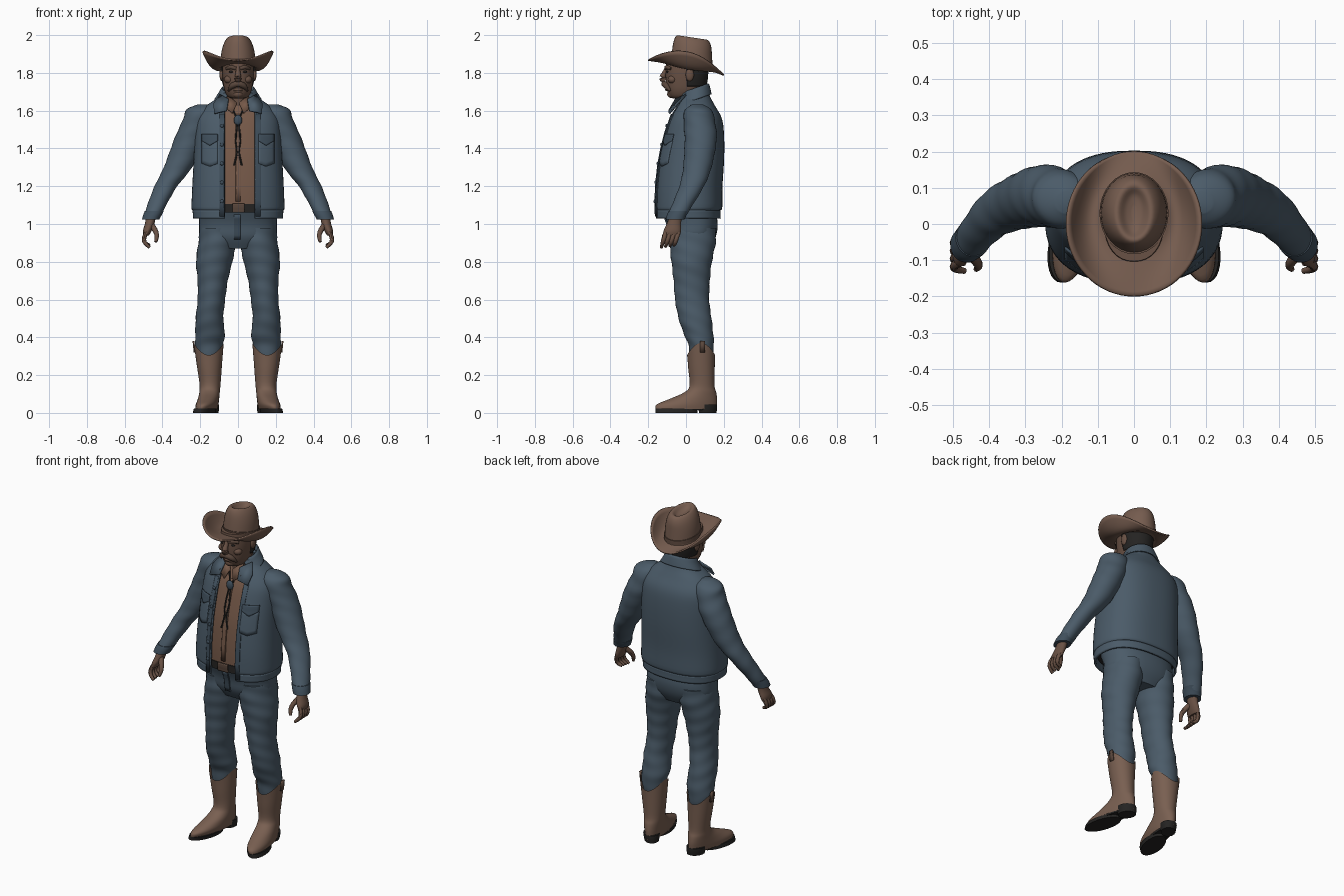
import bpy, bmesh, math
from mathutils import Vector

if "Cube" in bpy.data.objects:
    bpy.data.objects.remove(bpy.data.objects["Cube"])
made = []


def material(name, *rgb):
    m = bpy.data.materials.new(name)
    m.use_nodes = True
    m.diffuse_color = (*rgb, 1)
    m.node_tree.nodes["Principled BSDF"].inputs["Base Color"].default_value = (*rgb, 1)
    return m


denim = material("denim", .07, .105, .14)
seam = material("dark_denim", .05, .077, .105)
felt = material("hat_felt", .18, .108, .078)
band_brown = material("hat_band_brown", .12, .072, .052)
skin = material("tanned_skin", .14, .082, .058)
whisker = material("whisker_brown", .1, .062, .045)
cotton = material("shirt_cotton", .18, .1, .066)
boot_hide = material("boot_leather", .19, .115, .082)
black = material("black_leather", .018, .017, .016)


def add_object(name, bm, mat, thick=0):
    bmesh.ops.recalc_face_normals(bm, faces=bm.faces)
    mesh = bpy.data.meshes.new(name)
    bm.to_mesh(mesh)
    bm.free()
    mesh.materials.append(mat)
    ob = bpy.data.objects.new(name, mesh)
    bpy.context.collection.objects.link(ob)
    if thick:
        mod = ob.modifiers.new("thickness", "SOLIDIFY")
        mod.thickness, mod.offset = thick, 0
    made.append(ob)
    return ob


def smooth_path(points, sub):
    # Catmull-Rom interpolation of equal-length tuples
    pts = [points[0], *points, points[-1]]
    out = []
    for a, b, c, d in zip(pts, pts[1:], pts[2:], pts[3:]):
        for k in range(sub):
            t = k / sub
            out.append(tuple(q + t / 2 * (r - p + t * (2 * p - 5 * q + 4 * r - s + t * (3 * (q - r) + s - p)))
                             for p, q, r, s in zip(a, b, c, d)))
    return out + [points[-1]]


def skin_rows(bm, rows, closed, cap):
    n = len(rows[0])
    verts = [[bm.verts.new(p) for p in row] for row in rows]
    for a, b in zip(verts, verts[1:]):
        for i in range(n if closed else n - 1):
            j = (i + 1) % n
            bm.faces.new((a[i], a[j], b[j], b[i]))
    if cap:
        bm.faces.new(verts[0])
        bm.faces.new(verts[-1])


def loft(name, rings, mat, n=32, e=2.0, gap=None, clamp=.6, tilt=0, wave=0, fold=0,
         side=1, thick=0, cap=True, warp=None, sub=4):
    # rings are (centre x, centre y, z, half width, half depth)
    bm, rows = bmesh.new(), []
    path = smooth_path(rings, sub)
    for k, (cx, cy, z, rx, ry) in enumerate(path):
        start, end = 0, math.tau * (n - 1) / n
        if gap:
            left, right = (math.acos(min(g / rx, clamp) ** (e / 2)) for g in gap)
            start, end = -left, math.pi + right
        fade = (1 - k / (len(path) - 1)) ** 4
        row = []
        for i in range(n):
            a = start + (end - start) * i / (n - 1)
            c, s = math.cos(a), math.sin(a)
            f = 1 + fold * math.sin(z * 75 + 2 * math.sin(a) + a)
            x = cx + f * rx * math.copysign(abs(c) ** (2 / e), c)
            y = cy + f * ry * math.copysign(abs(s) ** (2 / e), s)
            p = (x, y, z + tilt * (y - cy) + wave * fade * math.cos(2 * a))
            p = warp(*p) if warp else p
            row.append((p[0] * side, p[1], p[2]))
        rows.append(row)
    skin_rows(bm, rows, not gap, cap and not gap)
    return add_object(name, bm, mat, thick)


def tube(name, points, mat, side=1, n=10):
    # points are (x, y, z, radius)
    bm, rows = bmesh.new(), []
    path = smooth_path(points, 4)
    for k, p in enumerate(path):
        along = Vector(path[min(k + 1, len(path) - 1)][:3]) - Vector(path[max(k - 1, 0)][:3])
        turn = along.to_track_quat("Z", "Y")
        ring = [Vector(p[:3]) + turn @ Vector((math.cos(a), math.sin(a), 0)) * p[3]
                for a in (math.tau * i / n for i in range(n))]
        rows.append([(v.x * side, v.y, v.z) for v in ring])
    skin_rows(bm, rows, True, True)
    return add_object(name, bm, mat)


def blob(name, loc, size, mat):
    bm = bmesh.new()
    bmesh.ops.create_uvsphere(bm, u_segments=16, v_segments=10, radius=1)
    for v in bm.verts:
        v.co = Vector(a * b for a, b in zip(v.co, size)) + Vector(loc)
    return add_object(name, bm, mat)


def front_y(rings, x, z, e):
    _, cy, _, rx, ry = min(smooth_path(rings, 30), key=lambda r: abs(r[2] - z))
    return cy - ry * max(0, 1 - abs(x / rx) ** e) ** (1 / e)


def patch(name, rings, x0, x1, z0, z1, mat, point=0, e=2.4, lift=.008):
    # plate that follows the front of a loft, with an optional pointed lower edge
    bm, rows = bmesh.new(), []
    for j in range(7):
        row = []
        for i in range(9):
            x = x0 + (x1 - x0) * i / 8
            low = z0 - point * (1 - abs(i / 4 - 1))
            z = low + (z1 - low) * j / 6
            row.append((x, front_y(rings, x, z, e) - lift, z))
        rows.append(row)
    skin_rows(bm, rows, False, False)
    return add_object(name, bm, mat, .007)


def plate(name, corners, mat, side=1, thick=.009):
    bm = bmesh.new()
    bm.faces.new([bm.verts.new((x * side, y, z)) for x, y, z in corners])
    return add_object(name, bm, mat, thick)


# Jacket body, shirt and waist
body = [(0, .01, 1.03, .232, .168), (0, .01, 1.075, .235, .168), (0, .013, 1.09, .24, .173),
        (0, .015, 1.2, .236, .172), (0, .028, 1.35, .228, .168), (0, .043, 1.48, .222, .152),
        (0, .05, 1.56, .21, .133), (0, .05, 1.62, .165, .1), (0, .048, 1.66, .11, .08), (0, .045, 1.69, .085, .07)]
loft("jacket_body", body, denim, n=56, e=2.4, gap=(.09, .07), thick=.012)
under = [(0, cy, z, rx - .02, ry - .022) for _, cy, z, rx, ry in body[1:-1]]
loft("shirt", under, cotton, e=2.4)
hips = [(0, .012, 1.08, .21, .142), (0, .035, 1.0, .206, .133), (0, .035, .93, .198, .122), (0, .035, .87, .12, .09)]
loft("trouser_hips", hips, denim, e=2.4)
loft("belt", [(0, .01, z, .222, .152) for z in (1.06, 1.08, 1.105)], black, e=2.4)
patch("belt_buckle", body, -.03, .035, 1.06, 1.108, whisker, lift=-.012)
patch("shirt_placket", under, -.012, .014, 1.12, 1.58, cotton, lift=.003)
patch("trouser_fly", hips, -.022, .012, .92, 1.05, seam, lift=.003)

# Jacket trim
patch("right_button_band", body, -.098, -.072, 1.04, 1.58, seam)
patch("left_button_band", body, .092, .118, 1.04, 1.58, seam)
for k in range(5):
    z = 1.12 + k * .1
    blob(f"jacket_button_{k}", (-.085, front_y(body, -.085, z, 2.4) - .012, z), (.01, .006, .01), seam)
for side, word in ((1, "left"), (-1, "right")):
    x0, x1 = sorted((side * .108, side * .19))
    patch(word + "_pocket_flap", body, x0, x1, 1.44, 1.475, seam, point=.025, lift=.012)
    patch(word + "_pocket", body, x0, x1, 1.32, 1.44, denim, point=.015)
    plate(word + "_lapel", [(.05, -.055, 1.66), (.06, -.09, 1.6), (.125, -.088, 1.585), (.13, -.05, 1.635),
                            (.095, .0, 1.685)], denim, side)
    plate(word + "_shirt_collar", [(.055, -.02, 1.68), (.005, -.062, 1.64), (.03, -.088, 1.585),
                                   (.07, -.07, 1.62)], cotton, side)
    # Bolo cords
    tube(word + "_tie_cord", [(x, front_y(under, x, z, 2.4) - .006, z, .005) for x, z in
         ((.035, 1.62), (.006, 1.55), (.012, 1.45), (.006, 1.38), (.02, 1.31))], black, side, 6)
blob("tie_stone", (0, front_y(under, 0, 1.55, 2.4) - .012, 1.55), (.022, .012, .028), seam)
loft("jacket_collar", [(0, .042, 1.655, .122, .09), (0, .045, 1.69, .1, .08), (0, .045, 1.715, .084, .072),
                       (0, .045, 1.69, .076, .066)], denim, gap=(.06, .06), tilt=.35, thick=.008)

# Head and neck
loft("neck", [(0, .04, 1.58, .07, .065), (0, .035, 1.66, .062, .063), (0, .03, 1.74, .064, .07)], skin)
face = [(0, -.025, 1.665, .03, .045), (0, -.012, 1.675, .055, .075), (0, -.005, 1.71, .072, .096),
        (0, .0, 1.76, .08, .107), (0, .0, 1.81, .083, .108), (0, .005, 1.87, .082, .108)]
loft("head", face, skin, e=2.2)
loft("hair", [(0, .015, 1.73, .074, .09), (0, .013, 1.78, .085, .1), (0, .013, 1.86, .087, .104)], black,
     gap=(.09, .09), clamp=.995, thick=.008)
tube("nose", [(0, -.1, 1.83, .01), (0, -.114, 1.8, .013), (0, -.125, 1.772, .018), (0, -.11, 1.758, .014)], skin)
tube("moustache", [(-.05, -.084, 1.705, .005), (-.032, -.104, 1.73, .015), (0, -.115, 1.742, .016),
                   (.032, -.104, 1.73, .015), (.05, -.084, 1.705, .005)], whisker)
tube("lower_lip", [(-.025, -.09, 1.71, .006), (0, -.102, 1.712, .009), (.025, -.09, 1.71, .006)], skin)
blob("chin", (0, -.075, 1.688, ), (.03, .025, .022), skin)
for side, word in ((1, "left"), (-1, "right")):
    tube(word + "_brow", [(.012, -.105, 1.822, .009), (.035, -.102, 1.83, .011), (.062, -.08, 1.822, .007)], whisker, side)
    blob(word + "_eye", (side * .034, -.098, 1.806), (.014, .007, .006), black)
    blob(word + "_cheek", (side * .046, -.072, 1.765), (.028, .025, .022), skin)
    blob(word + "_ear", (side * .086, .02, 1.79), (.012, .022, .034), skin)

# Hat
bm, rows = bmesh.new(), []
for j in range(11):
    t, row = j / 10, []
    for i in range(64):
        a = math.tau * i / 64
        x = (.085 + .1 * t) * math.cos(a)
        y = .025 * (1 - t) + (.1 + .1 * t) * math.sin(a)
        curl = (.175 * t * t - .1 * t) * math.cos(a) ** 2
        droop = .02 * t * max(0, math.sin(a)) ** 2
        row.append((x, y, 1.838 - .15 * y + curl - droop))
    rows.append(row)
skin_rows(bm, rows, True, False)
add_object("hat_brim", bm, felt, .008)
loft("hat_crown", [(0, .03, 1.825, .094, .112), (0, .032, 1.9, .089, .106), (0, .034, 1.95, .077, .1),
                   (0, .034, 1.98, .06, .088), (0, .032, 1.987, .044, .072), (0, .03, 1.97, .024, .05),
                   (0, .03, 1.962, .006, .02)], felt, tilt=-.15)
loft("hat_band", [(0, .03, z, .0955, .1135) for z in (1.838, 1.85, 1.862)], band_brown, tilt=-.15)


def splay(x, y, z):
    # turns the toes outward
    return x + (.08 - y) * .2 * max(0, 1 - z / .15), y, z


for side, word in ((1, "left"), (-1, "right")):
    # Sleeve and cuff
    loft(word + "_sleeve", [(.185, .06, 1.632, .03, .03), (.195, .065, 1.605, .078, .07), (.21, .07, 1.55, .083, .082),
                            (.252, .078, 1.45, .085, .085), (.318, .06, 1.3, .075, .075), (.382, .03, 1.2, .06, .065),
                            (.43, -.02, 1.1, .05, .055), (.46, -.055, 1.03, .042, .047)], denim, fold=.018, side=side, sub=6)
    loft(word + "_cuff", [(.443, -.037, 1.07, .05, .053), (.452, -.048, 1.05, .049, .052),
                          (.462, -.057, 1.025, .046, .05)], seam, side=side)
    # Hand
    loft(word + "_palm", [(.46, -.055, 1.04, .026, .032), (.468, -.064, 1.0, .025, .038), (.48, -.072, .965, .023, .046),
                          (.486, -.074, .94, .015, .042)], skin, n=20, side=side)
    for k in range(4):
        y = -.106 + .022 * k
        tube(f"{word}_finger_{k}", [(.482, y, .96, .012), (.497, y - .01, .925, .012), (.492, y - .018, .9, .011),
                                    (.468, y - .024, .876 + .004 * k, .008)], skin, side, 8)
    tube(word + "_thumb", [(.462, -.07, 1.0, .016), (.438, -.1, .965, .014), (.43, -.115, .935, .012),
                           (.436, -.125, .905, .008)], skin, side, 8)
    # Trouser leg
    loft(word + "_trouser_leg", [(.108, .036, .98, .094, .122), (.11, .035, .9, .1, .122), (.126, .03, .8, .096, .107),
                                 (.134, .03, .7, .08, .096), (.141, .032, .6, .073, .09), (.151, .048, .5, .073, .087),
                                 (.148, .066, .42, .078, .078), (.153, .08, .36, .073, .067),
                                 (.153, .08, .29, .06, .06)], denim, fold=.018, side=side, sub=6)
    # Boot
    loft(word + "_boot", [(.155, .08, .338, .079, .074), (.152, .082, .25, .068, .07), (.148, .085, .15, .056, .066),
                          (.15, .075, .11, .054, .085), (.152, .04, .075, .055, .125), (.153, .005, .045, .056, .16),
                          (.153, .002, .02, .052, .163)], boot_hide, wave=.032, side=side, cap=False, warp=splay)
    loft(word + "_boot_sole", [(.153, -.05, z, .056, .112) for z in (0, .01, .022)], black, side=side, warp=splay)
    loft(word + "_boot_shank", [(.153, .01, z, .045, .14) for z in (.015, .02, .026)], black, side=side, warp=splay)
    loft(word + "_boot_heel", [(.153, .115, 0, .042, .046), (.153, .115, .025, .046, .05),
                               (.153, .113, .045, .048, .052)], black, side=side, warp=splay)
    plate(word + "_boot_strap", [(.236, .075, .38), (.236, .1, .38), (.23, .1, .32), (.23, .075, .32)], whisker, side)

# Smooth shading with crisp edges
bpy.ops.object.select_all(action="DESELECT")
for ob in made:
    ob.select_set(True)
bpy.context.view_layer.objects.active = made[0]
bpy.ops.object.shade_smooth_by_angle(angle=math.radians(45))
